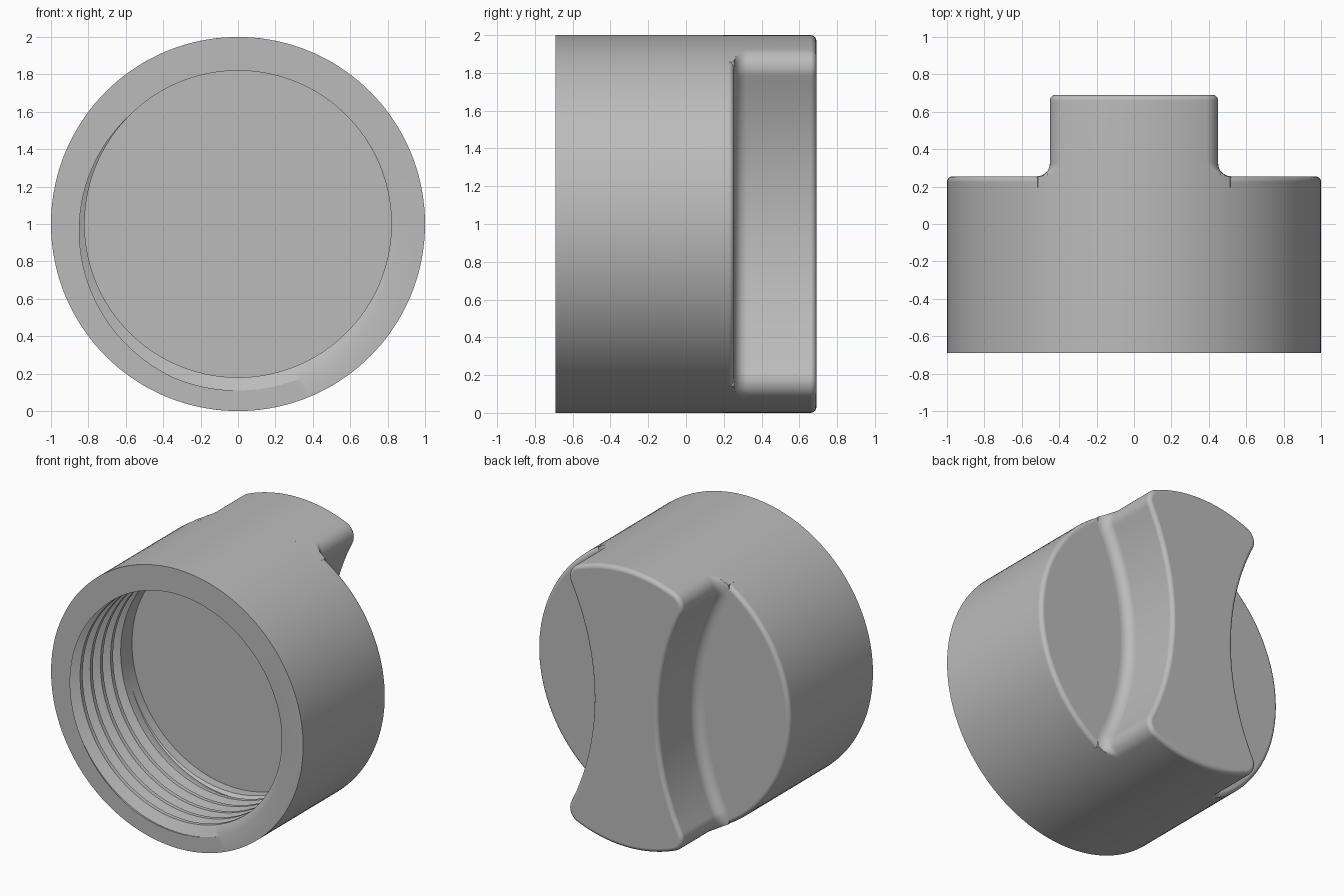
import bpy, bmesh
from math import sin, cos, pi, atan2, hypot

if "Cube" in bpy.data.objects:
    bpy.data.objects.remove(bpy.data.objects["Cube"], do_unlink=True)

FRONT, SHOULDER, BACK = -0.69, 0.255, 0.69   # key depths along y
FLOOR, THREAD_END = -0.03, -0.1
CREST, ROOT, PITCH = 0.82, 0.89, 0.115       # thread radii and pitch
ROUND = 0.03
SEGMENTS = 144

grey = bpy.data.materials.new("grey plastic")
grey.use_nodes = True
grey.diffuse_color = (0.5, 0.5, 0.5, 1)
grey.node_tree.nodes["Principled BSDF"].inputs["Base Color"].default_value = (0.5, 0.5, 0.5, 1)


def clamp(v, low, high):
    return max(low, min(high, v))


def bridge(bm, rings, closed):
    """Join neighbouring rows of vertices with quads."""
    for a, b in zip(rings, rings[1:]):
        n = len(a)
        for j in range(n if closed else n - 1):
            k = (j + 1) % n
            bm.faces.new((a[j], a[k], b[k], b[j]))


def finish(name, bm):
    bmesh.ops.remove_doubles(bm, verts=bm.verts, dist=1e-5)
    bmesh.ops.recalc_face_normals(bm, faces=bm.faces)
    mesh = bpy.data.meshes.new(name)
    bm.to_mesh(mesh)
    bm.free()
    mesh.materials.append(grey)
    obj = bpy.data.objects.new(name, mesh)
    bpy.context.collection.objects.link(obj)
    bpy.ops.object.select_all(action='DESELECT')
    obj.select_set(True)
    bpy.context.view_layer.objects.active = obj
    bpy.ops.object.shade_smooth_by_angle(angle=pi / 6)
    weighted = obj.modifiers.new("even shading", 'WEIGHTED_NORMAL')
    weighted.keep_sharp = True
    return obj


# Threaded cap: one profile per angle, the bore breakpoints climb with the helix
def bore_radius(y, turn):
    u = abs(((y - FRONT) / PITCH + 0.5 - turn + 0.5) % 1 - 0.5)
    depth = clamp((0.375 - u) / 0.3125, 0, 1)
    fade = clamp((THREAD_END - y) / 0.08, 0, 1)
    return CREST + (ROOT - CREST) * depth * fade


def cap_profile(turn):
    points = [(1, FRONT)]
    for k in range(-2, 8):
        for edge in (-0.375, -0.0625, 0.0625, 0.375):
            y = clamp(FRONT + PITCH * (turn + k + edge - 0.5), FRONT, THREAD_END)
            points.append((bore_radius(y, turn), y))
    points += [(CREST, FLOOR), (0, FLOOR)]
    outer = [(0, SHOULDER)]
    for i in range(7):
        t = pi / 2 * i / 6
        outer.append((1 - ROUND + ROUND * sin(t), SHOULDER - ROUND + ROUND * cos(t)))
    return points, outer + [(1, FRONT)]


bm = bmesh.new()
for part in (0, 1):
    rows = []
    for i in range(SEGMENTS + 1):
        turn = i / SEGMENTS
        s, c = sin(2 * pi * turn), cos(2 * pi * turn)
        rows.append([bm.verts.new((r * s, y, 1 + r * c)) for r, y in cap_profile(turn)[part]])
    bridge(bm, rows, False)
finish("threaded_cap", bm)

# Grip outline: hollow side arc, rounded corner and outer rim arc, mirrored twice
CORNER, CX, CZ = 0.1, 0.35, 0.829
HOLLOW, HOLLOW_X = 1.76, 2.015
sweep = atan2(CZ, HOLLOW_X - CX)
rim = atan2(CZ, CX)


def arc(x, z, radius, start, end, steps, sign=1):
    """Points with outward normals."""
    result = []
    for i in range(steps + 1):
        a = start + (end - start) * i / steps
        result.append((x + radius * cos(a), z + radius * sin(a), sign * cos(a), sign * sin(a)))
    return result


quarter = arc(HOLLOW_X, 0, HOLLOW, pi, pi - sweep, 16, -1)
quarter += arc(CX, CZ, CORNER, -sweep, rim, 10)[1:]
quarter += arc(0, 0, 1, rim, pi / 2, 10)[1:]
half = quarter + [(-x, z, -nx, nz) for x, z, nx, nz in quarter[-2::-1]]
outline = half + [(x, -z, nx, -nz) for x, z, nx, nz in half[-2:0:-1]]

# Grip levels: flared foot, straight wall, rounded top edge
FLARE = 0.07
levels = [(SHOULDER - 0.06, FLARE)]
for i in range(9):
    t = pi / 2 * i / 8
    levels.append((SHOULDER + FLARE * (1 - cos(t)), FLARE * (1 - sin(t))))
for i in range(7):
    t = pi / 2 * i / 6
    levels.append((BACK - ROUND + ROUND * sin(t), -ROUND * (1 - cos(t))))

bm = bmesh.new()
rings = []
for y, offset in levels:
    ring = []
    for x, z, nx, nz in outline:
        px, pz = x + nx * offset, z + nz * offset
        shrink = 1 / max(1, hypot(px, pz))
        ring.append(bm.verts.new((px * shrink, y, 1 + pz * shrink)))
    rings.append(ring)
bridge(bm, rings, True)
bm.faces.new(rings[-1])
bm.faces.new(rings[0])
finish("grip", bm)
